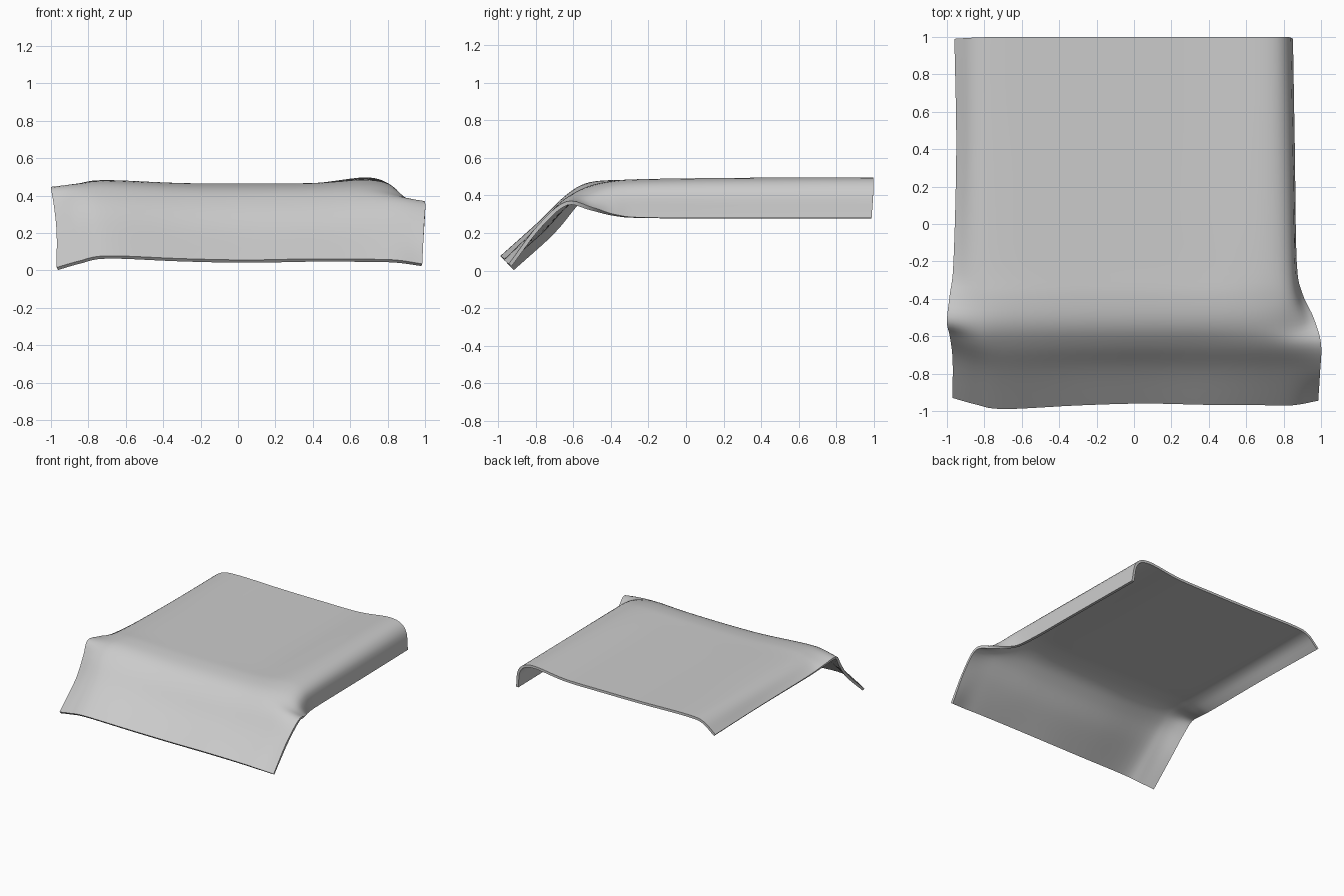
import bpy, bmesh

if "Cube" in bpy.data.objects:
    bpy.data.objects.remove(bpy.data.objects["Cube"])

# Cross sections from back to front lip:
# (x left, x shoulder, x right), (y left, y middle, y right), heights across
ROWS = [
    ((-.96, .82, .85), (.99, 1, .99), (.37, .455, .474, .466, .464, .466, .497, .435, .28)),
    ((-.95, .83, .86), (.4, .4, .4), (.375, .455, .474, .466, .464, .466, .495, .435, .28)),
    ((-.965, .84, .87), (-.2, -.2, -.2), (.395, .46, .478, .466, .464, .466, .488, .435, .282)),
    ((-.985, .85, .90), (-.38, -.4, -.37), (.425, .465, .482, .464, .461, .464, .475, .43, .297)),
    ((-1, .87, .96), (-.52, -.54, -.5), (.443, .457, .462, .436, .43, .433, .44, .40, .337)),
    ((-.985, .86, 1), (-.60, -.65, -.64), (.35, .39, .39, .36, .352, .356, .375, .378, .367)),
    ((-.97, .86, .995), (-.72, -.78, -.79), (.205, .24, .255, .225, .215, .22, .235, .245, .24)),
    ((-.97, .85, .985), (-.93, -.965, -.945), (.016, .05, .078, .063, .056, .062, .06, .055, .035)),
]
INNER_X = (-.85, -.7, -.3, .05, .4, .7)
Y_WAVE = (0, -.01, -.024, -.005, .005, -.002, -.004, -.004, 0)
STEPS = 5


def section(xs, ys, zs):
    x = (xs[0], *INNER_X, xs[1], xs[2])
    fall = max(0, (-.6 - ys[1]) / .36)
    y = [ys[1]] * 9
    y[0], y[1], y[8] = ys[0], (ys[0] + 2 * ys[1]) / 3, ys[2]
    return [(x[i], y[i] + Y_WAVE[i] * fall, zs[i]) for i in range(9)]


def smooth_path(pts):
    """Curve through all points (Catmull-Rom)."""
    ext = [[2 * a - b for a, b in zip(pts[0], pts[1])], *pts,
           [2 * a - b for a, b in zip(pts[-1], pts[-2])]]
    out = []
    for i in range(1, len(ext) - 2):
        for k in range(STEPS):
            t = k / STEPS
            out.append(tuple(
                .5 * (2 * b + (c - a) * t + (2 * a - 5 * b + 4 * c - d) * t * t
                      + (3 * b - a - 3 * c + d) * t ** 3)
                for a, b, c, d in zip(*ext[i - 1:i + 3])))
    return out + [tuple(pts[-1])]


# Smooth across every section, then along every column
across = [smooth_path(section(*r)) for r in ROWS]
columns = [smooth_path(col) for col in zip(*across)]

bm = bmesh.new()
grid = [[bm.verts.new(p) for p in col] for col in columns]
for a, b in zip(grid, grid[1:]):
    for r in range(len(a) - 1):
        bm.faces.new((a[r], a[r + 1], b[r + 1], b[r]))

# Draped sheet with a thin rim
mesh = bpy.data.meshes.new("draped_sheet")
bm.to_mesh(mesh)
bm.free()
sheet = bpy.data.objects.new("draped_sheet", mesh)
bpy.context.collection.objects.link(sheet)
solid = sheet.modifiers.new("thickness", 'SOLIDIFY')
solid.thickness = .02
solid.offset = -1

bpy.context.view_layer.objects.active = sheet
sheet.select_set(True)
bpy.ops.object.modifier_apply(modifier="thickness")
bpy.ops.object.shade_smooth_by_angle(angle=.7)
